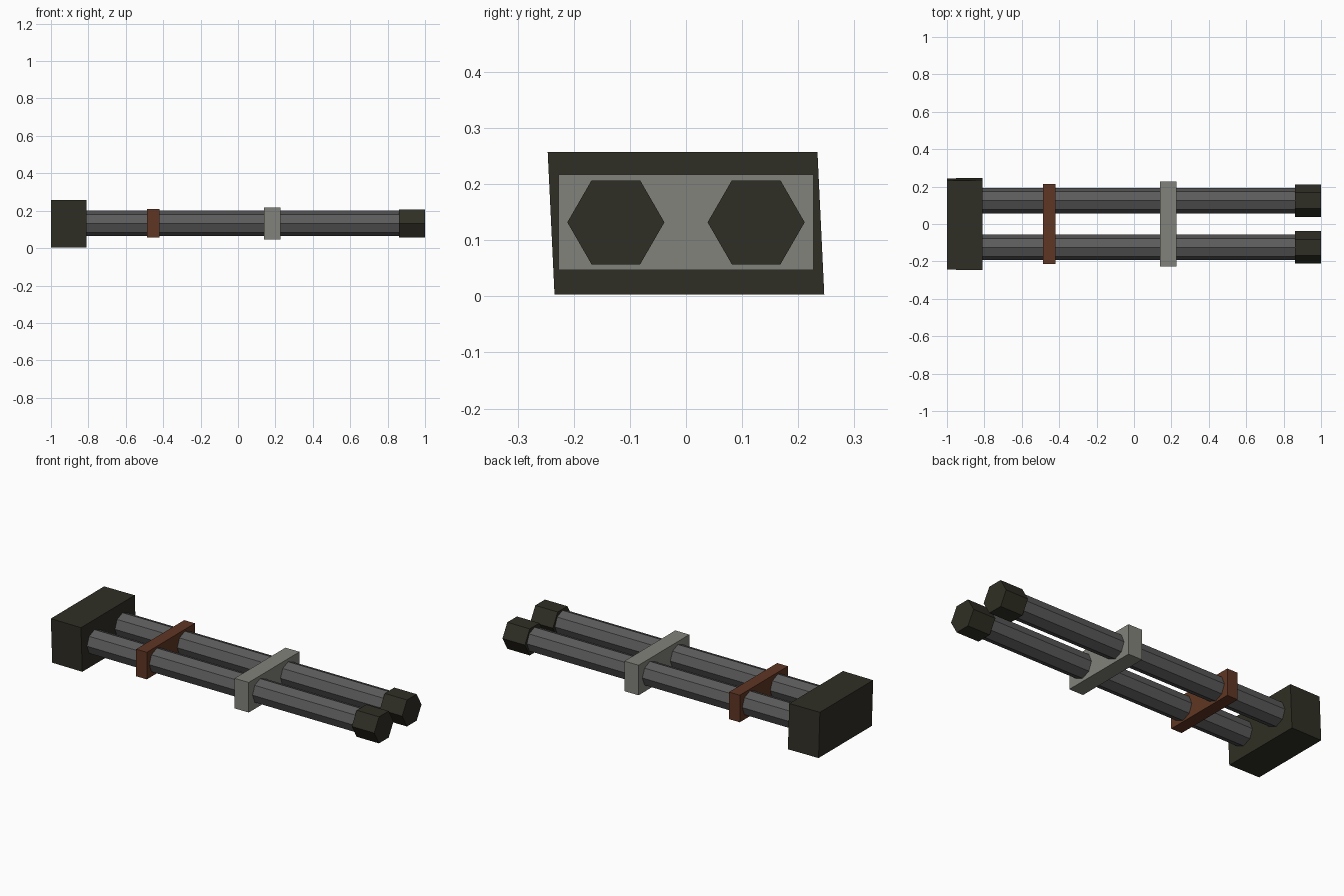
import bpy, math
from mathutils import Matrix, Vector

if "Cube" in bpy.data.objects:
    bpy.data.objects.remove(bpy.data.objects["Cube"])


def material(name, rgb):
    m = bpy.data.materials.new(name)
    m.diffuse_color = (*rgb, 1.0)
    m.use_nodes = True
    m.node_tree.nodes["Principled BSDF"].inputs["Base Color"].default_value = m.diffuse_color
    return m


OLIVE = material("dark_olive", (0.029, 0.028, 0.018))
STEEL = material("dark_steel", (0.105, 0.105, 0.105))
SILVER = material("light_grey", (0.225, 0.225, 0.2))
BROWN = material("rust_brown", (0.115, 0.037, 0.017))
AXIS_Z = 0.132
BARREL_Y = 0.125


def box(name, x0, x1, half_y, z0, z1, mat):
    bpy.ops.mesh.primitive_cube_add(size=1)
    ob = bpy.context.object
    ob.name = name
    ob.data.transform(Matrix.Diagonal((x1 - x0, 2 * half_y, z1 - z0, 1)))
    ob.location = ((x0 + x1) / 2, 0, (z0 + z1) / 2)
    ob.data.materials.append(mat)
    return ob


def tube(name, x0, x1, y, radius, sides, mat):
    # prism along x with one corner pointing sideways
    bpy.ops.mesh.primitive_cylinder_add(vertices=sides, radius=radius, depth=x1 - x0)
    ob = bpy.context.object
    ob.name = name
    ob.data.transform(Matrix.Rotation(math.pi / 2, 4, 'Y'))
    ob.location = ((x0 + x1) / 2, y, AXIS_Z)
    ob.data.materials.append(mat)
    return ob


# rear block, slightly skewed by hand
block = box("rear_block", -1.0, -0.81, 0.238, 0.003, 0.257, OLIVE)
for v in block.data.vertices:
    v.co.y -= 0.012 * v.co.z / 0.254
    if v.co.x > 0:
        v.co.y *= 1.01

# two barrels with hexagonal muzzle caps
for side, y in (("left", BARREL_Y), ("right", -BARREL_Y)):
    tube(side + "_barrel", -0.83, 0.88, y, 0.068, 8, STEEL)
    tube(side + "_muzzle", 0.86, 1.0, y, 0.0865, 6, OLIVE)

# bands joining the barrels
box("brown_band", -0.487, -0.42, 0.215, 0.057, 0.21, BROWN)
box("grey_band", 0.138, 0.226, 0.227, 0.047, 0.217, SILVER)
